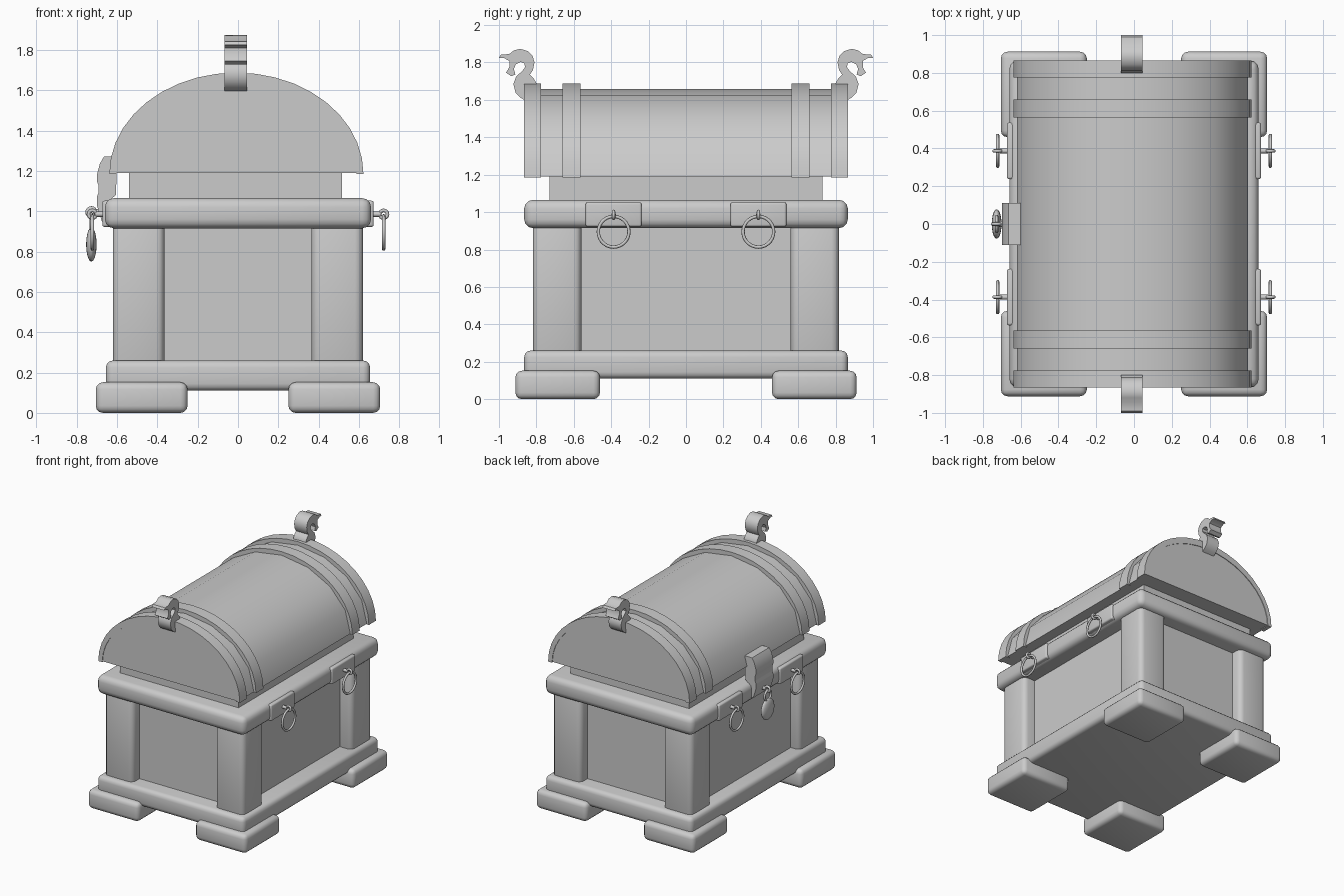
import bpy, bmesh, math
from mathutils import Vector, Matrix

if "Cube" in bpy.data.objects:
    bpy.data.objects.remove(bpy.data.objects["Cube"])

LID_X = -0.008


def finish(name, bm, bevel=0.0, segments=3, angle=35):
    bmesh.ops.recalc_face_normals(bm, faces=bm.faces)
    mesh = bpy.data.meshes.new(name)
    bm.to_mesh(mesh)
    bm.free()
    ob = bpy.data.objects.new(name, mesh)
    bpy.context.collection.objects.link(ob)
    bpy.ops.object.select_all(action='DESELECT')
    ob.select_set(True)
    bpy.context.view_layer.objects.active = ob
    if bevel:
        mod = ob.modifiers.new("Bevel", 'BEVEL')
        mod.width, mod.segments = bevel, segments
        bpy.ops.object.modifier_apply(modifier=mod.name)
    bpy.ops.object.shade_smooth_by_angle(angle=math.radians(angle))
    return ob


def box(name, x0, x1, y0, y1, z0, z1, bevel=0.0):
    bm = bmesh.new()
    m = Matrix.Translation(((x0 + x1) / 2, (y0 + y1) / 2, (z0 + z1) / 2))
    bmesh.ops.create_cube(bm, size=1, matrix=m @ Matrix.Diagonal((abs(x1 - x0), abs(y1 - y0), z1 - z0, 1)))
    return finish(name, bm, bevel)


def extrude(name, points, vec, bevel=0.0, angle=35):
    bm = bmesh.new()
    face = bm.faces.new([bm.verts.new(p) for p in points])
    res = bmesh.ops.extrude_face_region(bm, geom=[face], use_keep_orig=True)
    bmesh.ops.translate(bm, vec=Vector(vec),
                        verts=[v for v in res["geom"] if isinstance(v, bmesh.types.BMVert)])
    return finish(name, bm, bevel, 2, angle)


def ring(name, center, axis, major, minor, n=28, k=8):
    # torus whose hole points along x or y
    bm = bmesh.new()
    c, rows = Vector(center), []
    for i in range(n):
        a = 2 * math.pi * i / n
        row = []
        for j in range(k):
            b = 2 * math.pi * j / k
            r, d = major + minor * math.cos(b), minor * math.sin(b)
            p = (d, r * math.cos(a), r * math.sin(a)) if axis == 'x' else (r * math.cos(a), d, r * math.sin(a))
            row.append(bm.verts.new(c + Vector(p)))
        rows.append(row)
    for i in range(n):
        for j in range(k):
            q, s = rows[i], rows[(i + 1) % n]
            bm.faces.new((q[j], q[(j + 1) % k], s[(j + 1) % k], s[j]))
    return finish(name, bm, angle=60)


def rod(name, center, radius, length):
    # short pin along x
    bm = bmesh.new()
    bmesh.ops.create_cone(bm, cap_ends=True, segments=12, radius1=radius, radius2=radius, depth=length,
                          matrix=Matrix.Translation(center) @ Matrix.Rotation(math.pi / 2, 4, 'Y'))
    return finish(name, bm)


def arch(a, b, z, y, n):
    return [(LID_X + a * math.cos(math.pi * i / n), y, z + b * math.sin(math.pi * i / n))
            for i in range(n + 1)]


# chest body, base and rim
box("body", -0.54, 0.515, -0.73, 0.73, 0.15, 1.21)
box("base_moulding", -0.655, 0.655, -0.865, 0.865, 0.11, 0.26, 0.035)
box("rim_moulding", -0.66, 0.66, -0.865, 0.865, 0.915, 1.065, 0.045)

# feet and corner posts
for sx in (-1, 1):
    for sy in (-1, 1):
        box("foot", *sorted((sx * 0.25, sx * 0.705)), *sorted((sy * 0.46, sy * 0.912)), 0, 0.152, 0.035)
        box("corner_post", *sorted((sx * 0.365, sx * 0.62)), *sorted((sy * 0.56, sy * 0.818)), 0.2, 0.96, 0.04)

# domed lid with raised bands
extrude("lid", arch(0.612, 0.468, 1.19, -0.86, 8), (0, 1.72, 0))
for y0, y1 in ((-0.865, -0.775), (-0.66, -0.565), (0.565, 0.66), (0.775, 0.865)):
    outer = arch(0.63, 0.502, 1.185, y0, 20)
    inner = arch(0.595, 0.45, 1.185, y0, 20)
    extrude("lid_band", outer + inner[::-1], (0, y1 - y0, 0))

# hooked beast-head finials at both ends
HEAD = [(0.80, 1.62), (0.80, 1.69), (0.815, 1.715), (0.835, 1.735), (0.818, 1.76), (0.81, 1.80), (0.82, 1.835),
        (0.845, 1.86), (0.885, 1.873), (0.92, 1.865), (0.945, 1.845), (0.99, 1.842), (1.0, 1.825),
        (0.975, 1.825), (0.945, 1.808), (0.945, 1.775), (0.962, 1.745), (0.935, 1.727), (0.912, 1.735),
        (0.92, 1.765), (0.91, 1.79), (0.885, 1.803), (0.865, 1.795), (0.86, 1.775), (0.875, 1.755),
        (0.908, 1.725), (0.923, 1.685), (0.912, 1.64), (0.885, 1.612), (0.86, 1.597)]
for s in (-1, 1):
    extrude("beast_finial", [(-0.068, s * y, z) for y, z in HEAD], (0.112, 0, 0))

# ring handles on both long sides
for sx in (-1, 1):
    for y in (-0.387, 0.387):
        box("handle_plate", *sorted((sx * 0.62, sx * 0.673)), y - 0.15, y + 0.15, 0.922, 1.052, 0.012)
        rod("handle_pin", (sx * 0.685, y, 0.985), 0.013, 0.05)
        ring("handle_eye", (sx * 0.722, y, 0.985), 'y', 0.019, 0.009, 16)
        ring("handle_ring", (sx * 0.722, y, 0.895), 'x', 0.082, 0.009)

# hasp over the left side
HASP = [(-0.60, 1.27), (-0.665, 1.27), (-0.685, 1.235), (-0.70, 1.18), (-0.70, 1.15), (-0.692, 1.13),
        (-0.692, 1.09), (-0.70, 1.07), (-0.70, 1.03), (-0.675, 0.95), (-0.63, 0.95), (-0.63, 1.06), (-0.605, 1.08)]
extrude("hasp", [(x, -0.11, z) for x, z in HASP], (0, 0.22, 0))

# round padlock hanging from its eye
rod("lock_pin", (-0.685, 0, 0.995), 0.015, 0.06)
ring("lock_eye", (-0.727, 0, 0.995), 'y', 0.02, 0.01, 16)
ring("lock_shackle", (-0.727, 0, 0.945), 'x', 0.04, 0.009, 20)
bm = bmesh.new()
bmesh.ops.create_uvsphere(bm, u_segments=20, v_segments=10, radius=1,
                          matrix=Matrix.Translation((-0.727, 0, 0.835)) @ Matrix.Diagonal((0.026, 0.078, 0.085, 1)))
finish("padlock", bm, angle=60)
